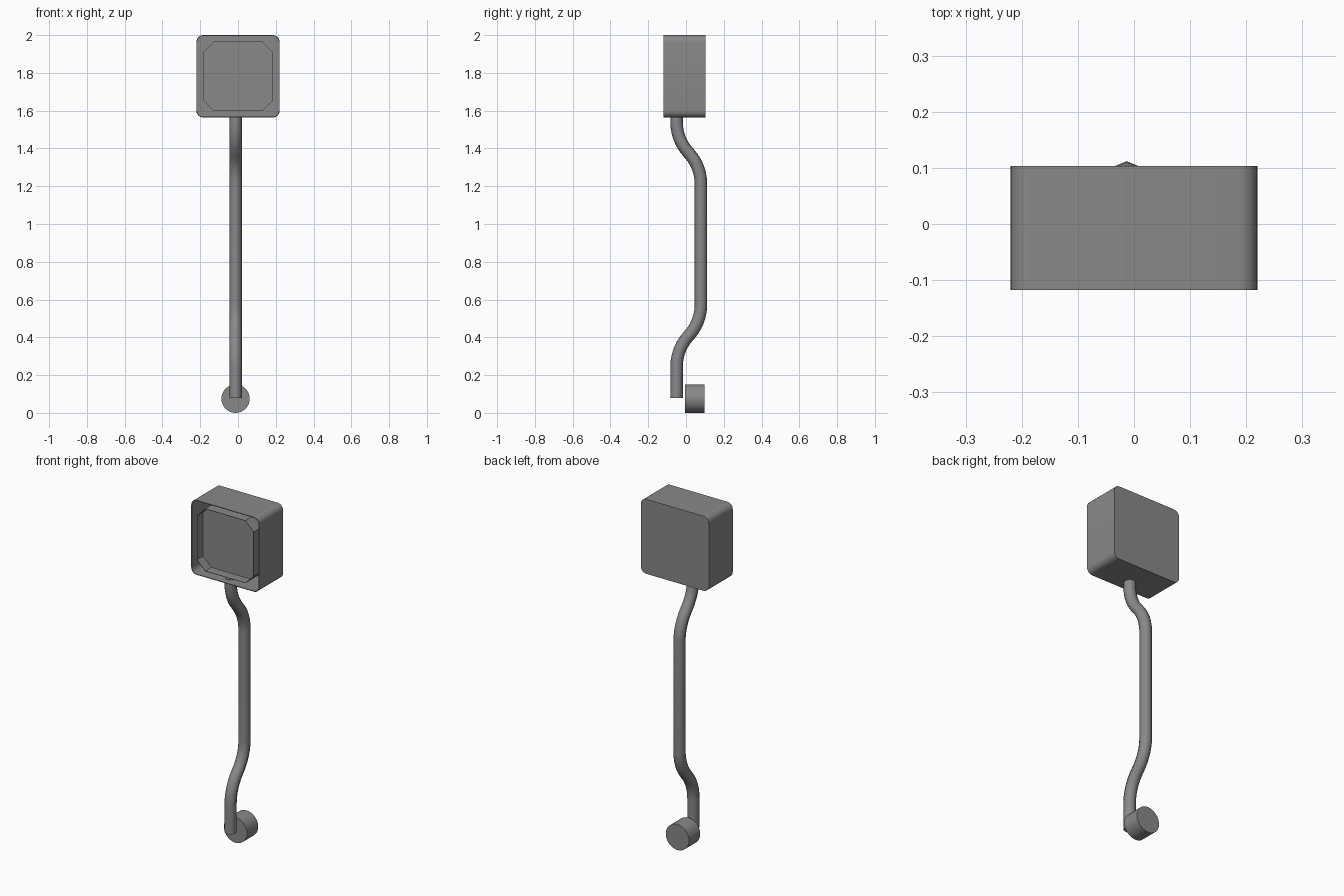
import bpy, bmesh
from math import sin, cos, pi, radians

if "Cube" in bpy.data.objects:
    bpy.data.objects.remove(bpy.data.objects["Cube"])

grey = bpy.data.materials.new("mid_grey")
grey.use_nodes = True
colour = (0.25, 0.25, 0.25, 1)
grey.diffuse_color = colour
grey.node_tree.nodes["Principled BSDF"].inputs["Base Color"].default_value = colour

HEAD_Z, FRONT, BACK = 1.782, -0.118, 0.103
POLE_X = -0.013


def finish(name, bm):
    bmesh.ops.recalc_face_normals(bm, faces=bm.faces)
    mesh = bpy.data.meshes.new(name)
    bm.to_mesh(mesh)
    bm.free()
    mesh.materials.append(grey)
    obj = bpy.data.objects.new(name, mesh)
    bpy.context.collection.objects.link(obj)
    bpy.ops.object.select_all(action="DESELECT")
    obj.select_set(True)
    bpy.context.view_layer.objects.active = obj
    bpy.ops.object.shade_smooth_by_angle(angle=radians(50 if name == "pole" else 30))
    return obj


def skin(name, rings):
    """Join a row of equal rings with quads and cap both ends."""
    bm = bmesh.new()
    rows = [[bm.verts.new(p) for p in ring] for ring in rings]
    n = len(rows[0])
    for a, b in zip(rows, rows[1:]):
        for i in range(n):
            j = (i + 1) % n
            bm.faces.new((a[i], a[j], b[j], b[i]))
    bm.faces.new(rows[0])
    bm.faces.new(rows[-1])
    return finish(name, bm)


def square(half_x, half_z, corner, steps, y):
    """Square outline facing the front, with rounded or chamfered corners."""
    ring = []
    for q, (sx, sz) in enumerate([(1, 1), (-1, 1), (-1, -1), (1, -1)]):
        for k in range(steps + 1):
            a = (q + k / steps) * pi / 2
            ring.append((sx * (half_x - corner) + corner * cos(a), y,
                         HEAD_Z + sz * (half_z - corner) + corner * sin(a)))
    return ring


# Open housing with thin walls
wall = 0.004
outer, inner = (0.22, 0.218, 0.035, 6), (0.22 - wall, 0.218 - wall, 0.035 - wall, 6)
skin("head_housing", [square(*outer, BACK), square(*outer, FRONT),
                      square(*inner, FRONT), square(*inner, BACK - wall)])

# Chamfered tray standing inside the housing, recessed at the front
rim = 0.002
tray, pan = (0.183, 0.183, 0.053, 1), (0.183 - rim, 0.183 - rim, 0.052, 1)
skin("head_tray", [square(*tray, BACK - wall), square(*tray, FRONT),
                   square(*pan, FRONT), square(*pan, FRONT + 0.055)])

# Pole path as (y, z, lean): two mirrored S-bends joined by straight runs
lean, radius, steps = radians(43), 0.24, 6
bend = [(radius * (1 - cos(lean * k / steps)), radius * sin(lean * k / steps), lean * k / steps)
        for k in range(steps + 1)]
dy, dz = 2 * bend[-1][0], 2 * bend[-1][1]
bend += [(dy - y, dz - z, a) for y, z, a in reversed(bend[:-1])]
low_y = -0.05
path = [(low_y, 0.08, 0)]
path += [(low_y + y, 0.245 + z, a) for y, z, a in bend]
path += [(low_y + y, 1.54 - z, -a) for y, z, a in reversed(bend)]
path += [(low_y, 1.57, 0)]

# Eight-sided bent pole
r, sides = 0.033, 8
skin("pole", [[(POLE_X + r * cos(t), y + r * sin(t) * cos(a), z - r * sin(t) * sin(a))
               for t in (2 * pi * i / sides for i in range(sides))]
              for y, z, a in path])

# Round mounting puck behind the foot of the pole
skin("base_puck", [[(POLE_X + 0.075 * cos(t), y, 0.08 + 0.075 * sin(t))
                    for t in (2 * pi * i / 32 for i in range(32))]
                   for y in (-0.005, 0.098)])
for obj in bpy.context.collection.objects:
    if obj.name == "base_puck":
        obj.location.z = -0.005
